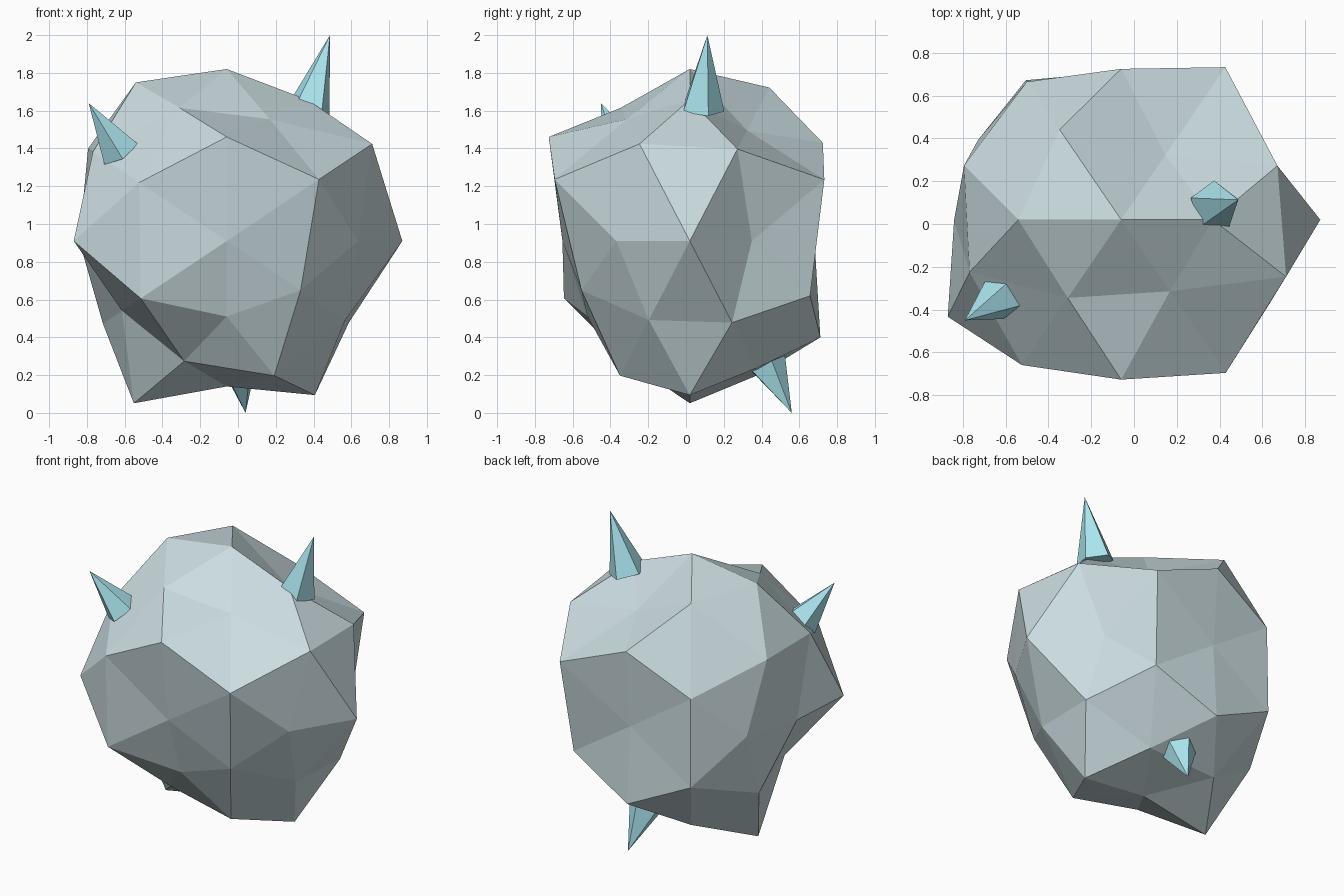
import bpy, bmesh
from itertools import product
from mathutils import Vector, Matrix

if "Cube" in bpy.data.objects:
    bpy.data.objects.remove(bpy.data.objects["Cube"])

CENTRE = Vector((-0.06, 0.02, 0.91))
STRETCH = Vector((1.0, 0.905, 1.08))


def material(name, rgb):
    m = bpy.data.materials.new(name)
    m.diffuse_color = (*rgb, 1)
    m.use_nodes = True
    m.node_tree.nodes["Principled BSDF"].inputs["Base Color"].default_value = m.diffuse_color
    return m


def finish(name, bm, mat):
    bmesh.ops.recalc_face_normals(bm, faces=bm.faces[:])
    mesh = bpy.data.meshes.new(name)
    bm.to_mesh(mesh)
    bm.free()
    mesh.materials.append(mat)
    ob = bpy.data.objects.new(name, mesh)
    bpy.context.collection.objects.link(ob)
    return ob


# Rock: geodesic sphere directions, each family with radii in sign order
# (+++, ++-, +-+, +--, -++, -+-, --+, ---; zero components have no sign)
FAMILIES = [
    ((0.526, 0, 0.851), (0.814, 0.888, 0.914, 0.935)),
    ((0, 0.851, 0.526), (0.915, 0.898, 0.97, 0.704)),
    ((0.851, 0.526, 0), (0.69, 0.817, 0.785, 0.952)),
    ((1, 0, 0), (0.93, 0.78)),
    ((0, 1, 0), (0.73, 0.745)),
    ((0, 0, 1), (0.843, 0.713)),
    ((0.809, 0.309, 0.5), (0.902, 0.80, 0.952, 0.775, 0.907, 0.81, 0.875, 0.685)),
    ((0.309, 0.5, 0.809), (0.67, 0.772, 0.738, 0.816, 0.93, 0.81, 0.807, 0.728)),
    ((0.5, 0.809, 0.309), (0.973, 0.87, 0.977, 0.783, 0.88, 0.89, 0.927, 0.91)),
]


def make_rock(mat):
    bm = bmesh.new()
    radius = {}
    for base, radii in FAMILIES:
        signs = product(*[(1, -1) if c else (0,) for c in base])
        for s, r in zip(signs, radii):
            v = bm.verts.new(Vector([a * b for a, b in zip(base, s)]).normalized())
            radius[v] = r
    # the hull of the unit sphere points gives the geodesic faces
    bmesh.ops.convex_hull(bm, input=bm.verts[:])
    for v, r in radius.items():
        v.co = CENTRE + v.co * STRETCH * r
    finish("rock_body", bm, mat)


# Crystal spike: five-sided cone from base centre to tip, one corner towards 'corner'
def make_spike(name, base, tip, corner, r, mat):
    base, tip, corner = Vector(base), Vector(tip), Vector(corner)
    axis = (tip - base).normalized()
    side = corner - base
    side = (side - axis * side.dot(axis)).normalized()
    bm = bmesh.new()
    ring = [bm.verts.new(base + Matrix.Rotation(i * 1.256637, 3, axis) @ side * r)
            for i in range(5)]
    top = bm.verts.new(tip)
    bm.faces.new(ring)
    for i in range(5):
        bm.faces.new((ring[i], ring[(i + 1) % 5], top))
    finish(name, bm, mat)


stone = material("stone", (0.60, 0.72, 0.75))
crystal = material("crystal", (0.42, 0.80, 0.88))

make_rock(stone)
make_spike("left_spike", (-0.622, -0.34, 1.38), (-0.79, -0.45, 1.64),
           (-0.533, -0.378, 1.42), 0.11, crystal)
make_spike("top_spike", (0.375, 0.083, 1.605), (0.487, 0.113, 2.0),
           (0.449, -0.019, 1.60), 0.12, crystal)
make_spike("bottom_spike", (0.0, 0.425, 0.265), (0.04, 0.56, 0.0),
           (0.0, 0.505, 0.315), 0.11, crystal)
